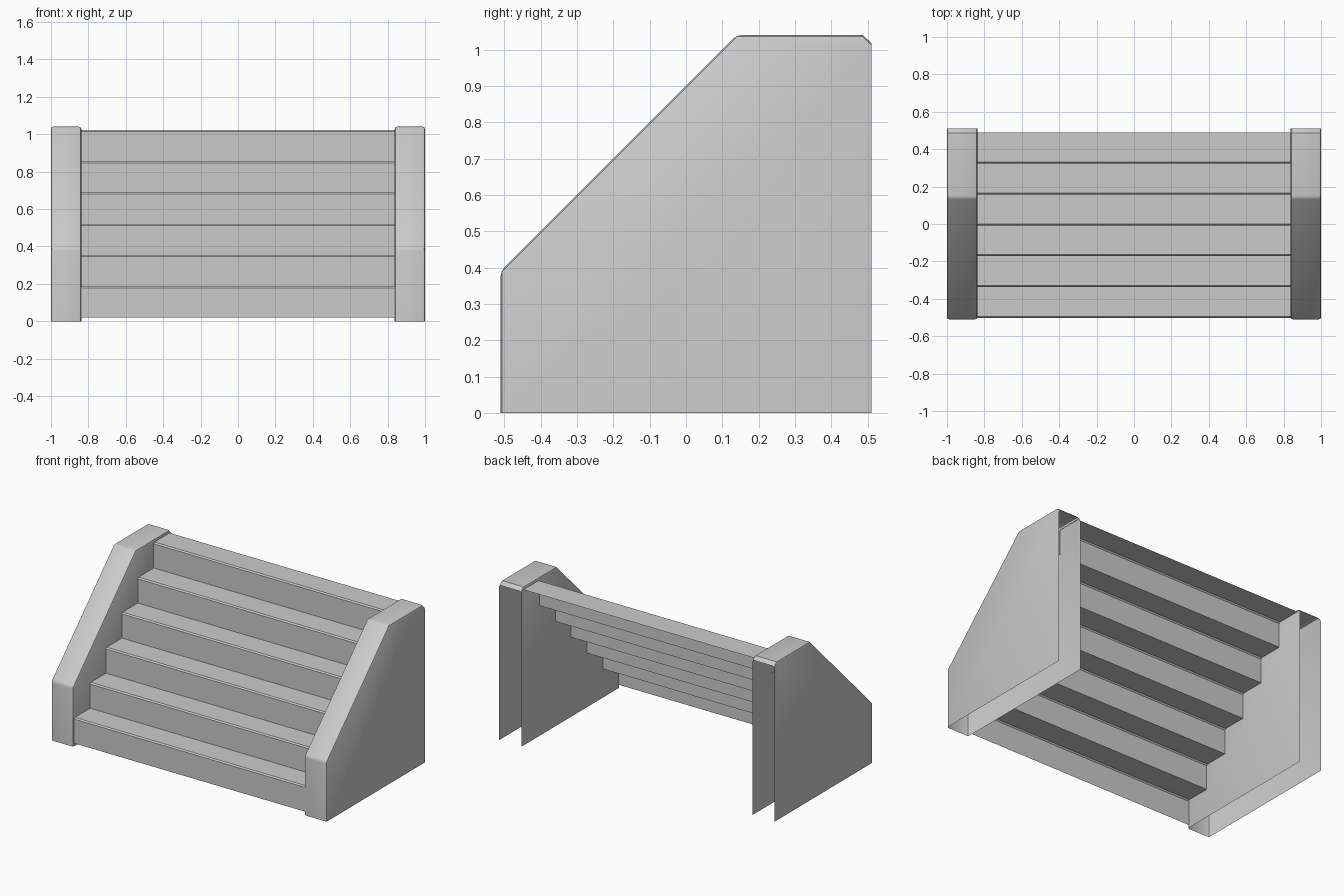
import bpy, bmesh, math

if "Cube" in bpy.data.objects:
    bpy.data.objects.remove(bpy.data.objects["Cube"])

grey = bpy.data.materials.new("plain_grey")
grey.diffuse_color = (0.6, 0.6, 0.6, 1)
grey.use_nodes = True
grey.node_tree.nodes["Principled BSDF"].inputs["Base Color"].default_value = grey.diffuse_color


def finish(name, bm):
    """Turn a bmesh into a named, softly shaded object."""
    mesh = bpy.data.meshes.new(name)
    bm.to_mesh(mesh)
    bm.free()
    mesh.materials.append(grey)
    obj = bpy.data.objects.new(name, mesh)
    bpy.context.collection.objects.link(obj)
    bpy.ops.object.select_all(action='DESELECT')
    obj.select_set(True)
    bpy.context.view_layer.objects.active = obj
    bpy.ops.object.shade_smooth_by_angle(angle=math.radians(40))
    return obj


def extruded_strip(bm, profile, x0, x1):
    """Sheet following a (y, z) profile from x0 to x1."""
    left = [bm.verts.new((x0, y, z)) for y, z in profile]
    right = [bm.verts.new((x1, y, z)) for y, z in profile]
    for i in range(len(profile) - 1):
        bm.faces.new((left[i], right[i], right[i + 1], left[i + 1]))
    return left, right


# Stair sheet: six risers and treads, open at back and below, eased nosings
STEPS, RUN, RISE = 6, 0.165, 0.167
Y0, Z0, EASE = -0.502, 0.02, 0.008
profile = [(Y0, Z0)]
for i in range(STEPS):
    y, top = Y0 + i * RUN, Z0 + (i + 1) * RISE
    profile += [(y, top - EASE), (y + EASE, top), (y + RUN, top)]
bm = bmesh.new()
extruded_strip(bm, profile, -0.84, 0.84)
finish("stair_treads", bm)

# Side walls: hollow shells, open at the back and underneath
wall = [(-0.51, 0), (-0.51, 0.39), (0.14, 1.04), (0.487, 1.04), (0.51, 1.018)]
for name, x0, x1 in (("left_wall", -1.0, -0.838), ("right_wall", 0.838, 1.0)):
    bm = bmesh.new()
    left, right = extruded_strip(bm, wall, x0, x1)
    # flat cheeks on both sides, reaching down to the floor at the back
    bm.faces.new(left + [bm.verts.new((x0, 0.51, 0))])
    bm.faces.new(list(reversed(right + [bm.verts.new((x1, 0.51, 0))])))
    # round the folded edges, leaving the open borders alone
    folds = [e for e in bm.edges if not e.is_boundary
             and not all(v.co.y > 0.48 for v in e.verts)]
    rims = [e for e in bm.edges if not e.is_boundary and e not in folds
            and abs(e.verts[0].co.x - e.verts[1].co.x) < 0.01]
    bmesh.ops.bevel(bm, geom=folds + rims, offset=0.012, segments=2,
                    profile=0.5, affect='EDGES', clamp_overlap=True)
    bmesh.ops.recalc_face_normals(bm, faces=bm.faces)
    finish(name, bm)
